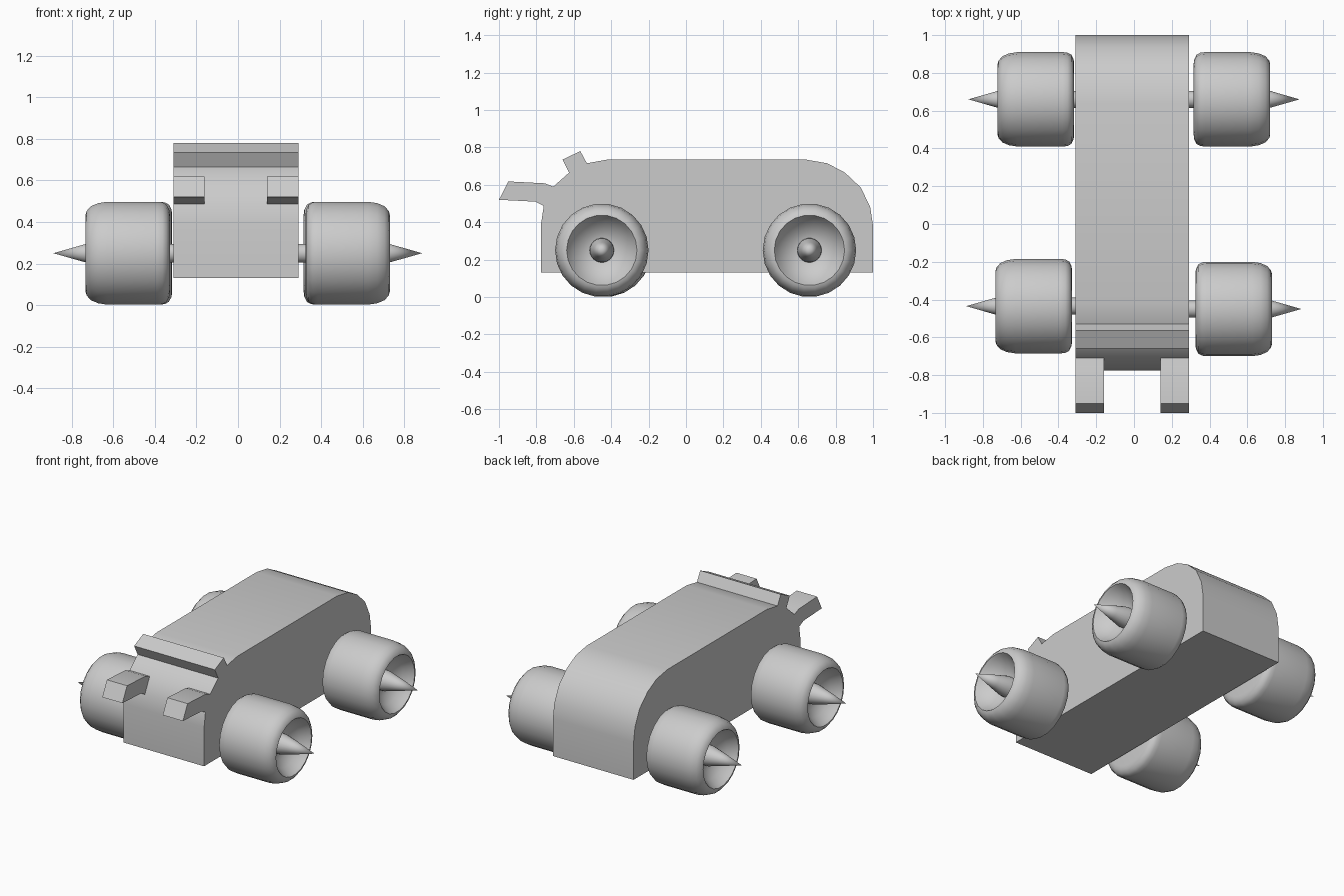
import bpy, bmesh
from math import radians, tau, cos, sin

if "Cube" in bpy.data.objects:
    bpy.data.objects.remove(bpy.data.objects["Cube"])


def finish(name, bm, angle):
    bmesh.ops.recalc_face_normals(bm, faces=bm.faces)
    mesh = bpy.data.meshes.new(name)
    bm.to_mesh(mesh)
    bm.free()
    ob = bpy.data.objects.new(name, mesh)
    bpy.context.collection.objects.link(ob)
    bpy.ops.object.select_all(action='DESELECT')
    ob.select_set(True)
    bpy.context.view_layer.objects.active = ob
    bpy.ops.object.shade_smooth_by_angle(angle=radians(angle))
    return ob


def extrude_profile(name, profile, x0, x1):
    """Extrude a side (y, z) profile across the width."""
    bm = bmesh.new()
    face = bm.faces.new([bm.verts.new((x0, y, z)) for y, z in profile])
    new = bmesh.ops.extrude_face_region(bm, geom=[face])['geom']
    bmesh.ops.translate(bm, vec=(x1 - x0, 0, 0),
                        verts=[v for v in new if isinstance(v, bmesh.types.BMVert)])
    return finish(name, bm, 30)


def lathe(name, profile, x, y, z, side, sides=22):
    """Revolve an (axial, radius) profile about x; radius 0 makes a pole."""
    bm = bmesh.new()
    rings = []
    for a, r in profile:
        count = sides if r > 0 else 1
        rings.append([bm.verts.new((x + side * a, y + r * cos(tau * i / sides),
                                    z + r * sin(tau * i / sides))) for i in range(count)])
    for p, q in zip(rings, rings[1:]):
        for i in range(sides):
            j = (i + 1) % sides
            loop = [p[i % len(p)], p[j % len(p)], q[j % len(q)], q[i % len(q)]]
            bm.faces.new(list(dict.fromkeys(loop)))
    return finish(name, bm, 40)


# Body with rounded tail and sloping nose
LEFT, RIGHT = -0.31, 0.29
extrude_profile("body", [
    (-0.775, 0.13), (1.0, 0.13), (1.0, 0.38), (0.985, 0.48), (0.935, 0.585),
    (0.85, 0.665), (0.755, 0.715), (0.64, 0.735), (-0.42, 0.735), (-0.53, 0.715),
    (-0.625, 0.665), (-0.71, 0.59), (-0.76, 0.49), (-0.775, 0.39)], LEFT, RIGHT)

# Raised bar across the top of the nose
extrude_profile("front_bar", [
    (-0.66, 0.735), (-0.565, 0.78), (-0.53, 0.715), (-0.625, 0.665)], LEFT, RIGHT)

# Two forward prongs
prong = [(-0.70, 0.59), (-0.71, 0.59), (-0.755, 0.608), (-0.95, 0.618), (-1.0, 0.52),
         (-0.805, 0.51), (-0.76, 0.487), (-0.70, 0.487)]
extrude_profile("left_prong", prong, LEFT, -0.16)
extrude_profile("right_prong", prong, 0.14, RIGHT)

# Wheels: rounded tyre with a dished outer face, spiked hub and stub axle
tyre = [(0, 0), (0, 0.19), (0.003, 0.212), (0.015, 0.236), (0.035, 0.247), (0.06, 0.25),
        (0.30, 0.25), (0.345, 0.243), (0.38, 0.228), (0.40, 0.205), (0.405, 0.188),
        (0.385, 0.175), (0.345, 0.145), (0.315, 0.10), (0.30, 0.06), (0.30, 0)]
spike = [(0.28, 0), (0.28, 0.066), (0.33, 0.064), (0.41, 0.043), (0.56, 0)]
axle = [(-0.08, 0), (-0.08, 0.045), (0.05, 0.045), (0.05, 0)]
for label, x, y, side in (("front_right", 0.325, -0.45, 1), ("front_left", -0.328, -0.435, -1),
                          ("rear_right", 0.316, 0.66, 1), ("rear_left", -0.317, 0.66, -1)):
    for part, profile in (("wheel", tyre), ("hub_spike", spike), ("axle", axle)):
        lathe(f"{label}_{part}", profile, x, y, 0.25, side)
